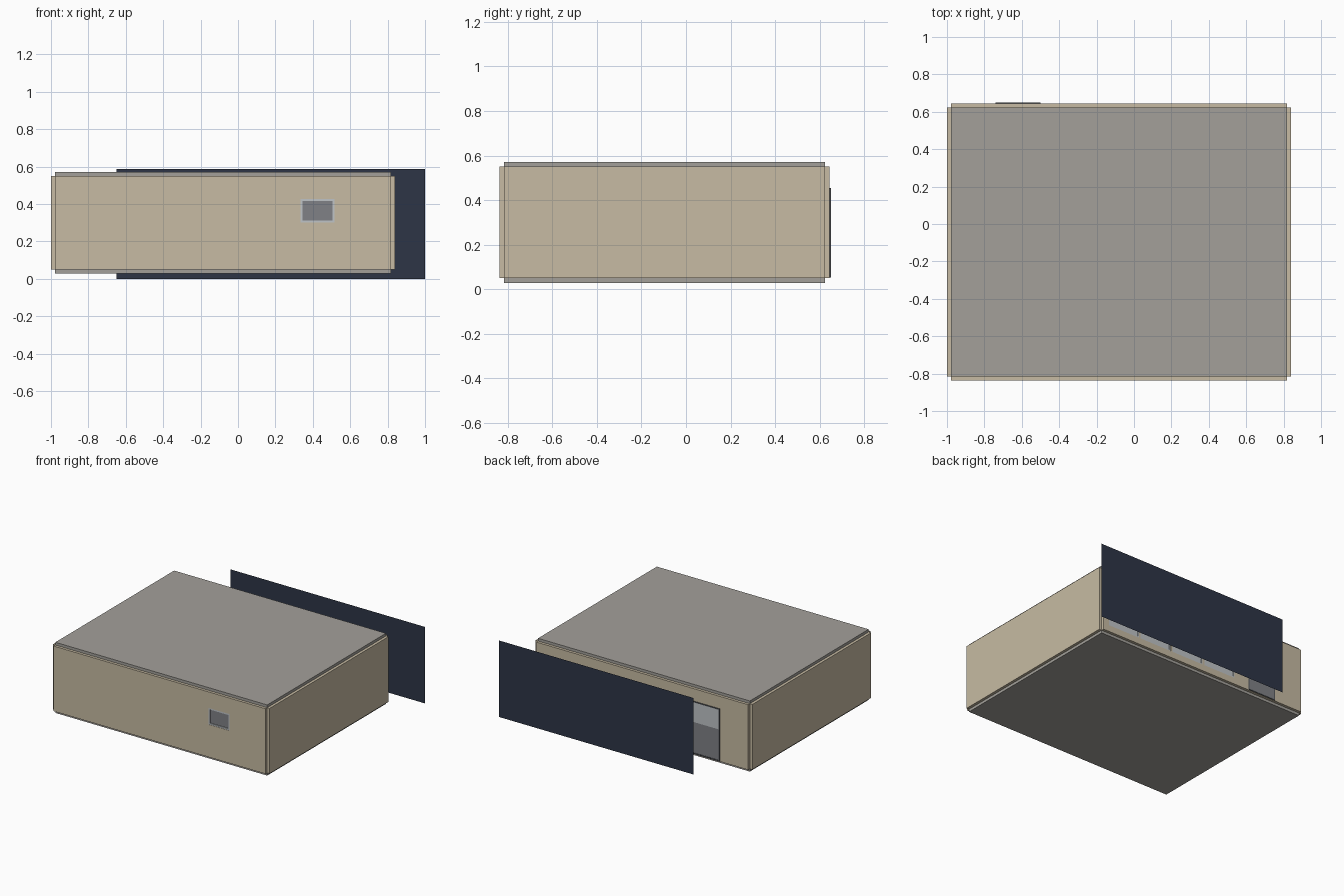
import bpy
from mathutils import Vector

cube = bpy.data.objects.get("Cube")
if cube:
    bpy.data.objects.remove(cube, do_unlink=True)


def material(name, hex_code):
    srgb = [int(hex_code[i:i + 2], 16) / 255 for i in (0, 2, 4)]
    lin = [c / 12.92 if c < 0.04 else ((c + 0.055) / 1.055) ** 2.4 for c in srgb]
    mat = bpy.data.materials.new(name)
    mat.use_nodes = True
    mat.diffuse_color = (*lin, 1)
    mat.node_tree.nodes["Principled BSDF"].inputs["Base Color"].default_value = (*lin, 1)
    return mat


BEIGE = material("beige wall", "C7BBA3")
GREY = material("grey concrete", "A3A09A")
NAVY = material("navy panel", "2D3546")
PALE = material("pale grey", "BFC4C7")
GLASS = material("grey glass", "808186")
DARK = material("dark frame", "55585C")


def box(name, x, y, z, mat):
    """Box between the limits given for each axis."""
    bpy.ops.mesh.primitive_cube_add(size=1)
    ob = bpy.context.object
    ob.name = name
    low, high = (Vector(p) for p in zip(x, y, z))
    for v in ob.data.vertices:
        v.co = [l + (h - l) * (c + 0.5) for l, h, c in zip(low, high, v.co)]
    ob.data.materials.append(mat)
    return ob


def cut(target, x, z):
    """Cut a rectangular opening through a wall that faces front or back."""
    cutter = box("cutter", x, (-2, 2), z, BEIGE)
    cutter.hide_render = True
    mod = target.modifiers.new("opening", "BOOLEAN")
    mod.operation = "DIFFERENCE"
    mod.solver = "EXACT"
    mod.object = cutter
    bpy.context.view_layer.objects.active = target
    bpy.ops.object.modifier_apply(modifier=mod.name)
    bpy.data.objects.remove(cutter, do_unlink=True)


def frame(name, x, y, z, width, mat):
    """Four bars around an opening."""
    for side, a, b in (("right", x[0], x[0] + width), ("left", x[1] - width, x[1])):
        box(f"{name}_{side}", (a, b), y, z, mat)
    inner = (x[0] + width, x[1] - width)
    for side, a, b in (("bottom", z[0], z[0] + width), ("top", z[1] - width, z[1])):
        box(f"{name}_{side}", inner, y, (a, b), mat)


# Limits of the room and slab thickness
T = 0.021
X = (-0.979, 0.819)
Y = (-0.816, 0.624)
Z = (0.05, 0.55)

# Floor, roof and four separate wall slabs
box("floor", X, Y, (Z[0] - T, Z[0]), GREY)
box("roof", X, Y, (Z[1], Z[1] + T), GREY)
box("right_wall", (X[0] - T, X[0]), Y, Z, BEIGE)
box("left_wall", (X[1], X[1] + T), Y, Z, BEIGE)
front_wall = box("front_wall", X, (Y[0] - T, Y[0]), Z, BEIGE)
back_wall = box("back_wall", X, (Y[1], Y[1] + T), Z, BEIGE)

# Small front window
wx, wz = (0.335, 0.515), (0.30, 0.427)
cut(front_wall, wx, wz)
front = Y[0] - T
frame("front_window_frame", wx, (front + 0.002, Y[0]), wz, 0.011, PALE)
box("front_window_glass", (wx[0] + 0.01, wx[1] - 0.01), (front + 0.008, Y[0] - 0.004),
    (wz[0] + 0.01, wz[1] - 0.01), GLASS)

# Row of four back windows
back = Y[1] + T
for i in range(4):
    left = 0.77 - 0.29 * i
    x, z = (left - 0.275, left), (0.10, 0.455)
    cut(back_wall, x, z)
    frame(f"back_window_{i + 1}_frame", x, (Y[1], back - 0.002), z, 0.01, PALE)
    box(f"back_window_{i + 1}_glass", (x[0] + 0.009, x[1] - 0.009),
        (Y[1] + 0.004, back - 0.007), (z[0] + 0.009, z[1] - 0.009), PALE)

# Back door with a pale upper pane and a grey lower pane
dx, dz, split = (-0.74, -0.5), (0.052, 0.455), 0.295
cut(back_wall, dx, dz)
frame("door_frame", dx, (Y[1], back + 0.005), dz, 0.008, DARK)
pane_x = (dx[0] + 0.008, dx[1] - 0.008)
pane_y = (Y[1] + 0.004, back + 0.002)
box("door_lower_pane", pane_x, pane_y, (dz[0] + 0.008, split), GLASS)
box("door_upper_pane", pane_x, pane_y, (split, dz[1] - 0.008), PALE)

# Thin upright screen standing behind the building
bpy.ops.mesh.primitive_plane_add(size=1)
screen = bpy.context.object
screen.name = "rear_screen"
for v in screen.data.vertices:
    v.co = (0.175 - 1.65 * v.co.x, 0.837, 0.587 * (v.co.y + 0.5))
screen.data.materials.append(NAVY)
